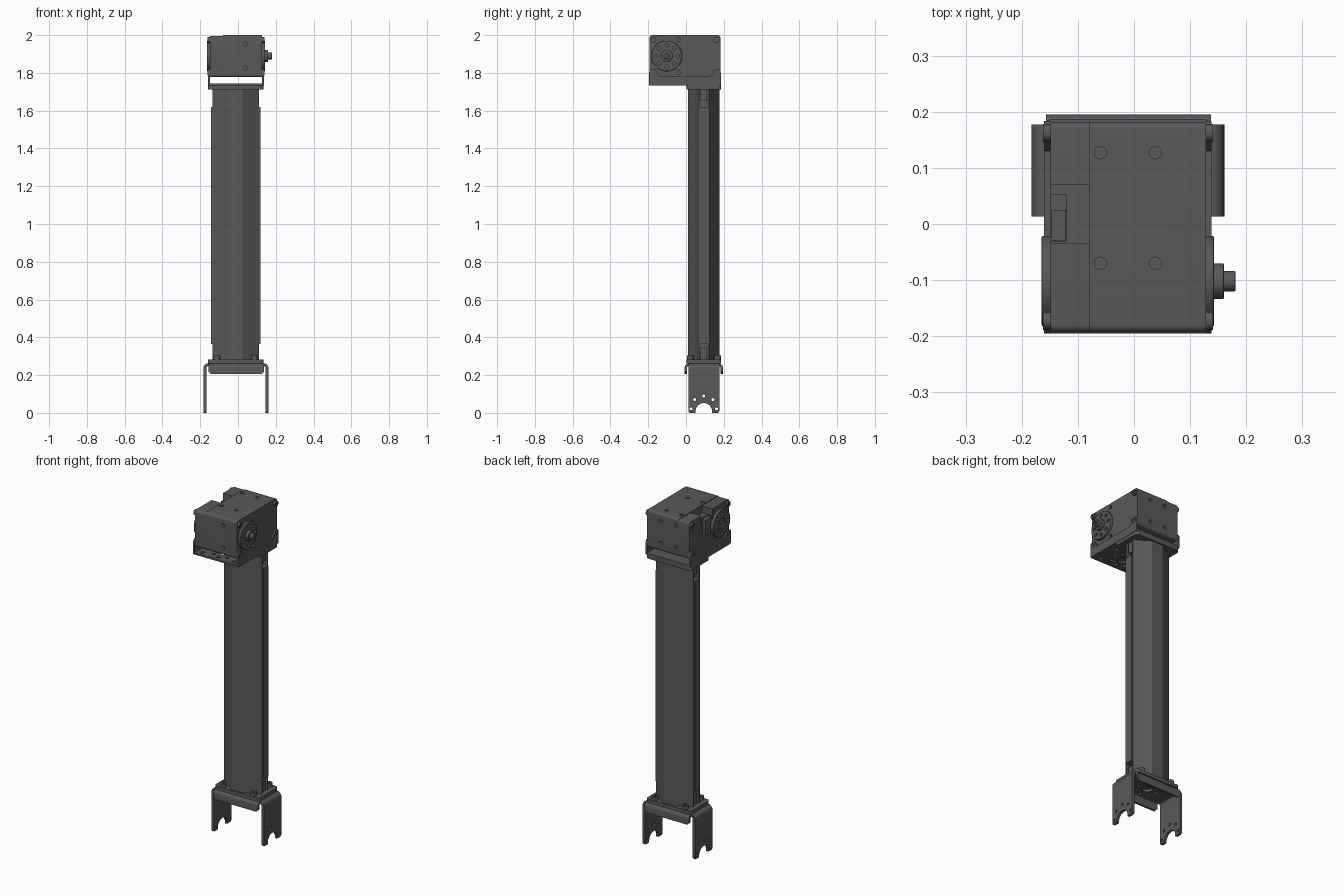
import bpy, bmesh
from math import sin, cos, pi, radians

if "Cube" in bpy.data.objects:
    bpy.data.objects.remove(bpy.data.objects["Cube"])

metal = bpy.data.materials.new("dark_metal")
metal.diffuse_color = (0.1, 0.1, 0.1, 1)
metal.use_nodes = True
metal.node_tree.nodes["Principled BSDF"].inputs["Base Color"].default_value = metal.diffuse_color


def prism(name, axis, pts, a, b):
    """Extrude a 2D outline along an axis: x uses (y,z), y uses (x,z), z uses (x,y)."""
    put = {"x": lambda p, d: (d, p[0], p[1]), "y": lambda p, d: (p[0], d, p[1]),
           "z": lambda p, d: (p[0], p[1], d)}[axis]
    bm = bmesh.new()
    lo = [bm.verts.new(put(p, a)) for p in pts]
    hi = [bm.verts.new(put(p, b)) for p in pts]
    bm.faces.new(lo)
    bm.faces.new(hi)
    for i in range(len(pts)):
        j = (i + 1) % len(pts)
        bm.faces.new((lo[i], lo[j], hi[j], hi[i]))
    bmesh.ops.recalc_face_normals(bm, faces=bm.faces)
    me = bpy.data.meshes.new(name)
    bm.to_mesh(me)
    bm.free()
    ob = bpy.data.objects.new(name, me)
    bpy.context.collection.objects.link(ob)
    me.materials.append(metal)
    return ob


def arc(cx, cy, r, a0, a1, n=6):
    return [(cx + r * cos(radians(a0 + (a1 - a0) * i / n)),
             cy + r * sin(radians(a0 + (a1 - a0) * i / n))) for i in range(n + 1)]


def rrect(u0, u1, v0, v1, r):
    return (arc(u1 - r, v1 - r, r, 0, 90) + arc(u0 + r, v1 - r, r, 90, 180)
            + arc(u0 + r, v0 + r, r, 180, 270) + arc(u1 - r, v0 + r, r, 270, 360))


def box(name, x0, x1, y0, y1, z0, z1):
    return prism(name, "z", [(x0, y0), (x1, y0), (x1, y1), (x0, y1)], z0, z1)


def cyl(name, axis, u, v, r, a, b, n=32):
    return prism(name, axis, arc(u, v, r, 0, 360, n)[:-1], a, b)


def modify(ob, kind, **settings):
    m = ob.modifiers.new(kind, kind)
    for k, v in settings.items():
        setattr(m, k, v)
    me = bpy.data.meshes.new_from_object(
        ob.evaluated_get(bpy.context.evaluated_depsgraph_get()))
    ob.modifiers.clear()
    ob.data = me
    return ob


def cut(ob, cutters):
    for c in cutters:
        modify(ob, "BOOLEAN", operation="DIFFERENCE", object=c, solver="EXACT")
        bpy.data.objects.remove(c)
    return ob


def bevel(ob, w):
    return modify(ob, "BEVEL", width=w, segments=2, limit_method="ANGLE", angle_limit=0.8)


def holes(axis, spots, r, a, b):
    return [cyl("hole", axis, u, v, r, a, b, 16) for u, v in spots]


def ring(u, v, r, n, start=0):
    return [(u + r * cos(start + 2 * pi * i / n), v + r * sin(start + 2 * pi * i / n))
            for i in range(n)]


def channel(name, axis, u0, u1, z0, z1, t, r, a, b):
    """Downward-opening bent sheet with rounded bends."""
    i = r - t
    pts = ([(u1, z0)] + arc(u1 - r, z1 - r, r, 0, 90) + arc(u0 + r, z1 - r, r, 90, 180)
           + [(u0, z0), (u0 + t, z0)] + arc(u0 + r, z1 - r, i, 180, 90)
           + arc(u1 - r, z1 - r, i, 90, 0) + [(u1 - t, z0)])
    return prism(name, axis, pts, a, b)


CX, CY = -0.012, 0.094          # column centre
HY, HZ = -0.102, 1.889          # output shaft centre


# Lower fork: bent sheet with arched, drilled ends
fork = channel("lower_fork", "y", -0.183, 0.161, 0, 0.262, 0.015, 0.025, 0.013, 0.177)
bolt_arc = [(CY + 0.068 * cos(i * pi / 4), 0.022 + 0.068 * sin(i * pi / 4)) for i in range(5)]
plate_holes = ring(CX, CY, 0.06, 8)
cut(fork, [cyl("notch", "x", CY, 0.008, 0.044, -0.3, 0.3)]
    + holes("x", bolt_arc, 0.008, -0.3, 0.3)
    + holes("z", plate_holes, 0.009, 0.2, 0.3) + [cyl("hole", "z", CX, CY, 0.028, 0.2, 0.3)])
for s in (-1, 1):               # clipped toes
    for x in (-0.3, 0.1):
        y = CY + s * 0.083
        cut(fork, [prism("toe", "x", [(y - s * 0.018, -0.01), (y + s * 0.01, -0.01),
                                      (y + s * 0.01, 0.018)], x, x + 0.2)])
stiff = channel("fork_flanges", "x", -0.007, 0.195, 0.205, 0.2615, 0.013, 0.022, -0.157, 0.137)
cut(stiff, holes("z", plate_holes, 0.009, 0.2, 0.3) + [cyl("hole", "z", CX, CY, 0.028, 0.2, 0.3)])
for x, s in ((-0.157, 1), (0.137, -1)):
    cut(stiff, [prism("corner", "y", [(x - s * .01, 0.2), (x + s * 0.018, 0.2),
                                      (x - s * .01, 0.228)], -0.1, 0.3)])

# End plates of the column
for name, z in (("lower_end_plate", 0.262), ("upper_end_plate", 1.713)):
    prism(name, "z", rrect(-0.16, 0.136, 0.002, 0.186, 0.02), z, z + 0.021)

# Column: faceted extrusion, mirrored from one quarter
quarter = [(0.124, 0.030), (0.073, 0.059), (0.037, 0.084)]
half = quarter + [(-x, y) for x, y in reversed(quarter)]
outline = half + [(-x, -y) for x, y in half]
column = prism("column_extrusion", "z", [(CX + x, CY + y) for x, y in outline], 0.275, 1.72)
W = 0.124
cut(column, [box("side_slot", CX + s * W - 0.03, CX + s * W + 0.03, CY - 0.023, CY + 0.023,
                 z0, z1) for s in (-1, 1) for z0, z1 in ((0.2, 0.365), (1.62, 1.8))])

for s, side in ((-1, "left"), (1, "right")):
    x = CX + s * W
    # Raised strip along each side, short of the ends
    a, b = sorted((x - s * 0.01, x + s * 0.006))
    box(side + "_side_strip", a, b, CY - 0.024, CY + 0.024, 0.365, 1.62)
    # Fasteners inside the open slot ends
    for end, z0, z1 in (("lower", 0.28, 0.345), ("upper", 1.65, 1.715)):
        a, b = sorted((x - s * 0.03, x - s * 0.008))
        box(f"{side}_{end}_slot_nut", a, b, CY - 0.016, CY + 0.016, z0, z1)
    # Bolt heads in the free corners of the lower plate
    for y in (CY - 0.072, CY + 0.072):
        bolt = cyl(side + "_plate_bolt", "z", CX + s * 0.1, y, 0.018, 0.28, 0.303, 20)
        cut(bolt, [cyl("socket", "z", CX + s * 0.1, y, 0.008, 0.292, 0.35, 6)])

# Upper bracket: drilled floor and side walls with raised ends
floor = prism("bracket_floor", "z", rrect(-0.16, 0.138, -0.195, 0.186, 0.012), 1.733, 1.744)
cut(floor, holes("z", ring(CX, HY, 0.062, 8), 0.01, 1.7, 1.8)
    + [cyl("hole", "z", CX, HY, 0.03, 1.7, 1.8)]
    + holes("z", [(x, y) for x in (-0.115, 0.09) for y in (-0.165, -0.04)], 0.011, 1.7, 1.8))
wall = ([(-0.195, 1.735), (0.184, 1.735)] + arc(0.164, 1.802, 0.02, 0, 180)
        + [(0.13, 1.782), (-0.14, 1.782)] + arc(-0.175, 1.802, 0.02, 0, 180))
prism("bracket_left_wall", "x", wall, -0.16, -0.149)
prism("bracket_right_wall", "x", wall, 0.128, 0.138)

# Motor housing: main block and a rear cap set a hair lower
body = prism("motor_housing", "x", rrect(-0.193, 0.182, 1.777, 2.0, 0.014), -0.08, 0.128)
cap = prism("motor_rear_cap", "x", rrect(-0.193, 0.182, 1.777, 1.996, 0.014), -0.149, -0.08)
cut(body, holes("z", [(x, y) for x in (-0.06, 0.038) for y in (-0.07, 0.127)], 0.011, 1.97, 2.1)
    + holes("y", [(x, z) for x in (-0.06, 0.038) for z in (1.825, 1.955)], 0.01, 0.16, 0.3)
    + holes("y", [(0.038, z) for z in (1.825, 1.955)], 0.01, -0.3, -0.17)
    + holes("x", [(-0.04, 1.976), (-0.04, 1.802)], 0.01, 0.11, 0.2))
cut(cap, [box("cable_recess", -0.2, -0.0795, -0.035, 0.07, 1.955, 2.1),
          box("plug_recess", -0.2, -0.12, -0.03, 0.052, 1.86, 2.1)])
box("cable_plug", -0.147, -0.121, -0.029, 0.025, 1.861, 1.95)

# Corner screws on both ends of the motor
for y in (-0.173, 0.162):
    for z in (1.802, 1.975):
        for name, a, b, m in (("right_corner_screw", 0.12, 0.141, 0.136),
                              ("left_corner_screw", -0.162, -0.14, -0.157)):
            screw = cyl(name, "x", y, z, 0.016, a, b, 20)
            lo, hi = (m, 0.3) if m > 0 else (-0.3, m)
            cut(screw, [cyl("socket", "x", y, z, 0.008, lo, hi, 6)])

# Output horn, hub and shaft on the right
horn = bevel(cyl("output_horn", "x", HY, HZ, 0.081, 0.12, 0.143, 64), 0.004)
cut(horn, holes("x", ring(HY, HZ, 0.058, 8), 0.01, 0.13, 0.2))
bevel(cyl("output_hub", "x", HY, HZ, 0.032, 0.14, 0.16), 0.002)
cut(bevel(cyl("output_shaft", "x", HY, HZ, 0.018, 0.15, 0.181), 0.002),
    [cyl("socket", "x", HY, HZ, 0.009, 0.17, 0.2, 6)])

# Idler horn on the left
idler = bevel(cyl("idler_horn", "x", HY, HZ, 0.081, -0.165, -0.14, 64), 0.004)
cut(idler, holes("x", ring(HY, HZ, 0.058, 8), 0.01, -0.2, -0.153)
    + [cyl("centre", "x", HY, HZ, 0.03, -0.2, -0.156)])

# Smooth the round parts, keep edges crisp
for ob in bpy.context.scene.objects:
    ob.data.shade_smooth()
    ob.data.set_sharp_from_angle(angle=radians(15 if ob.name.startswith("column") else 30))
